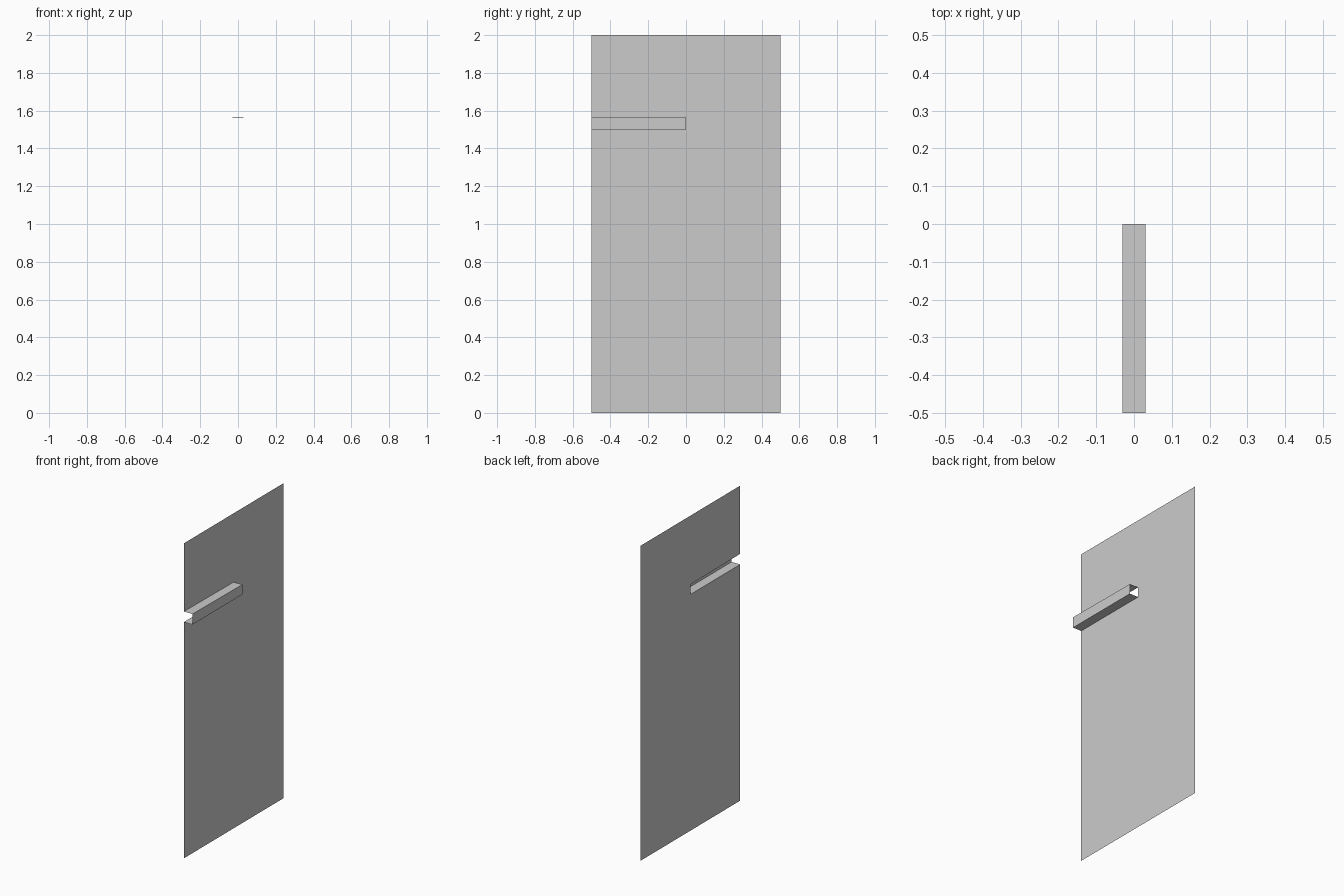
import bpy, bmesh

if "Cube" in bpy.data.objects:
    bpy.data.objects.remove(bpy.data.objects["Cube"])

X_BACK, X_FRONT = -0.03, 0.03      # sheet plane / outer face of the pushed-out strip
Y0, Y_END, Y1 = -0.5, 0.0, 0.5
Z_LOW, Z_TOP = 1.5, 2.0
Z_HIGH = {Y0: 1.567, Y_END: 1.563}  # upper edge of the slot slopes slightly


def make(name, polys):
    bm = bmesh.new()
    for poly in polys:
        bm.faces.new([bm.verts.new(p) for p in poly])
    bmesh.ops.remove_doubles(bm, verts=bm.verts, dist=1e-5)
    mesh = bpy.data.meshes.new(name)
    bm.to_mesh(mesh)
    bm.free()
    obj = bpy.data.objects.new(name, mesh)
    bpy.context.collection.objects.link(obj)
    return obj


# Upright sheet with an open slot cut in from its front edge
outline = [(Y0, 0), (Y1, 0), (Y1, Z_TOP), (Y0, Z_TOP),
           (Y0, Z_HIGH[Y0]), (Y_END, Z_HIGH[Y_END]), (Y_END, Z_LOW), (Y0, Z_LOW)]
make("sheet", [[(X_BACK, y, z) for y, z in outline]])


# Strip pushed out of the slot: a channel open at both ends
def section(y):
    return [(X_BACK, y, Z_LOW), (X_FRONT, y, Z_LOW),
            (X_FRONT, y, Z_HIGH[y]), (X_BACK, y, Z_HIGH[y])]


a, b = section(Y0), section(Y_END)
make("channel", [[a[i], a[i + 1], b[i + 1], b[i]] for i in range(3)])
